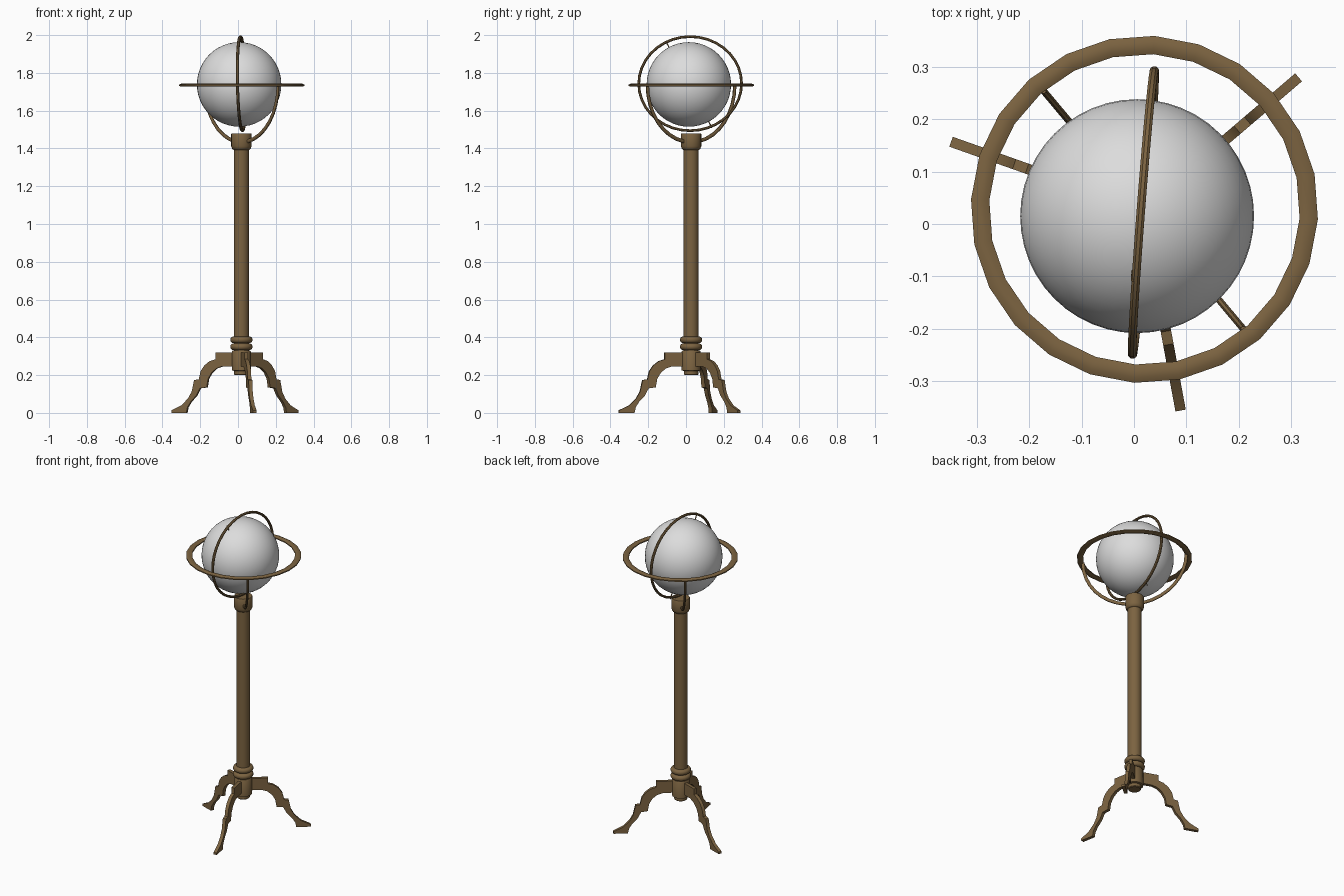
import bpy, bmesh
from math import sin, cos, pi, radians
from mathutils import Matrix, Vector

if "Cube" in bpy.data.objects:
    bpy.data.objects.remove(bpy.data.objects["Cube"], do_unlink=True)


def material(name, rgb):
    mat = bpy.data.materials.new(name)
    mat.use_nodes = True
    mat.diffuse_color = (*rgb, 1)
    mat.node_tree.nodes["Principled BSDF"].inputs["Base Color"].default_value = (*rgb, 1)
    return mat


BRASS = material("aged_brass", (0.2, 0.125, 0.052))
GREY = material("pale_grey", (0.72, 0.72, 0.72))

AXIS = Vector((0.018, 0.027, 0))          # centre line of the stand
HORIZON_Z = 1.735


def finish(bm, name, mat, matrix, angle=40):
    bmesh.ops.recalc_face_normals(bm, faces=bm.faces)
    mesh = bpy.data.meshes.new(name)
    bm.to_mesh(mesh)
    bm.free()
    obj = bpy.data.objects.new(name, mesh)
    bpy.context.collection.objects.link(obj)
    mesh.materials.append(mat)
    obj.matrix_world = matrix
    bpy.ops.object.select_all(action="DESELECT")
    obj.select_set(True)
    bpy.context.view_layer.objects.active = obj
    bpy.ops.object.shade_smooth_by_angle(angle=radians(angle))
    return obj


def lathe(name, profile, mat, segments=24):
    """Turn a (radius, z) profile around the stand's centre line."""
    bm = bmesh.new()
    rows = [[bm.verts.new((r * cos(2 * pi * i / segments), r * sin(2 * pi * i / segments), z))
             for i in range(segments)] for r, z in profile]
    for a, b in zip(rows, rows[1:]):
        for i in range(segments):
            j = (i + 1) % segments
            bm.faces.new((a[i], a[j], b[j], b[i]))
    bm.faces.new(rows[0])
    bm.faces.new(rows[-1])
    return finish(bm, name, mat, Matrix.Translation(AXIS))


def hoop(name, rx, ry, half_radial, half_side, segments, matrix, start=0, sweep=360):
    """Sweep a bevelled section along an ellipse in the local xy plane."""
    bm = bmesh.new()
    closed = sweep == 360
    rows = []
    for i in range(segments if closed else segments + 1):
        t = radians(start + sweep * i / segments)
        row = []
        for k in range(8):
            a = pi / 8 + k * pi / 4
            d, h = half_radial * cos(a) / cos(pi / 8), half_side * sin(a) / cos(pi / 8)
            row.append(bm.verts.new(((rx + d) * cos(t), (ry + d) * sin(t), h)))
        rows.append(row)
    for a, b in zip(rows, rows[1:] + (rows[:1] if closed else [])):
        for k in range(8):
            m = (k + 1) % 8
            bm.faces.new((a[k], a[m], b[m], b[k]))
    if not closed:
        bm.faces.new(rows[0])
        bm.faces.new(rows[-1])
    return finish(bm, name, BRASS, matrix)


# Globe
GLOBE = Vector((0.006, 0.015, 1.739))
bm = bmesh.new()
bmesh.ops.create_uvsphere(bm, u_segments=48, v_segments=24, radius=0.2235)
finish(bm, "globe", GREY, Matrix.Translation(GLOBE))

# Flat horizon ring
centre = AXIS + Vector((0.002, 0.001, HORIZON_Z))
hoop("horizon_ring", 0.3145, 0.3145, 0.0175, 0.008, 24, Matrix.Translation(centre), start=11.7)

# Upright meridian ring, turned slightly in plan
upright = Matrix.Rotation(radians(90), 4, "X")
ring_matrix = (Matrix.Translation((0.018, 0.022, 1.743))
               @ Matrix.Rotation(radians(-1.2), 4, "Y")
               @ Matrix.Rotation(radians(85.6), 4, "Z") @ upright)
hoop("meridian_ring", 0.273, 0.249, 0.007, 0.008, 36, ring_matrix)

# Tilted axis pins between the globe and the meridian ring
for side, label in ((1, "upper"), (-1, "lower")):
    direction = Vector((-0.035, -0.47, 0.88)).normalized() * side
    bm = bmesh.new()
    bmesh.ops.create_cone(bm, cap_ends=True, segments=8, radius1=0.003, radius2=0.003, depth=0.05)
    turn = direction.to_track_quat("Z", "Y").to_matrix().to_4x4()
    finish(bm, label + "_axis_pin", BRASS, Matrix.Translation(GLOBE + direction * 0.235) @ turn)

# Half hoop carrying the horizon ring
cradle_matrix = (Matrix.Translation(AXIS + Vector((0, 0, HORIZON_Z)))
                 @ Matrix.Rotation(radians(-50), 4, "Z") @ upright)
hoop("cradle_arc", 0.302, 0.302, 0.0095, 0.0065, 18, cradle_matrix, start=180, sweep=180)

# Column, top socket and turned collars
lathe("column", [(0.04, 0.32), (0.04, 1.42)], BRASS)
lathe("top_socket", [(0.042, 1.393), (0.048, 1.397), (0.054, 1.412), (0.054, 1.475),
                     (0.051, 1.48)], BRASS)
for z, label in ((0.387, "upper"), (0.35, "lower")):
    bead = [(0.043 + 0.016 * cos(a), z + 0.017 * sin(a))
            for a in (-pi / 2 + pi * i / 8 for i in range(9))]
    lathe(label + "_collar", bead, BRASS)
lathe("leg_hub", [(0.034, 0.2), (0.038, 0.204), (0.038, 0.222), (0.05, 0.225),
                  (0.05, 0.325), (0.046, 0.33)], BRASS)

# Three scrolled legs cut from flat board: (distance from centre line, z)
LEG = [(0.03, 0.32), (0.143, 0.32), (0.143, 0.284), (0.175, 0.274), (0.205, 0.251),
       (0.226, 0.22), (0.236, 0.178), (0.262, 0.174), (0.268, 0.148), (0.276, 0.112),
       (0.297, 0.076), (0.334, 0.04), (0.39, 0.013), (0.39, 0), (0.306, 0),
       (0.3, 0.029), (0.282, 0.058), (0.25, 0.092), (0.23, 0.13), (0.192, 0.135),
       (0.184, 0.18), (0.165, 0.212), (0.138, 0.235), (0.105, 0.246), (0.03, 0.246)]
for n, label in enumerate(("back_left", "back_right", "front")):
    bm = bmesh.new()
    face = bm.faces.new([bm.verts.new((r, -0.01, z)) for r, z in LEG])
    out = bmesh.ops.extrude_face_region(bm, geom=[face])
    bmesh.ops.translate(bm, vec=(0, 0.02, 0),
                        verts=[v for v in out["geom"] if isinstance(v, bmesh.types.BMVert)])
    turn = Matrix.Rotation(radians(40.5 + 120 * n), 4, "Z")
    finish(bm, label + "_leg", BRASS, Matrix.Translation(AXIS) @ turn, angle=30)
